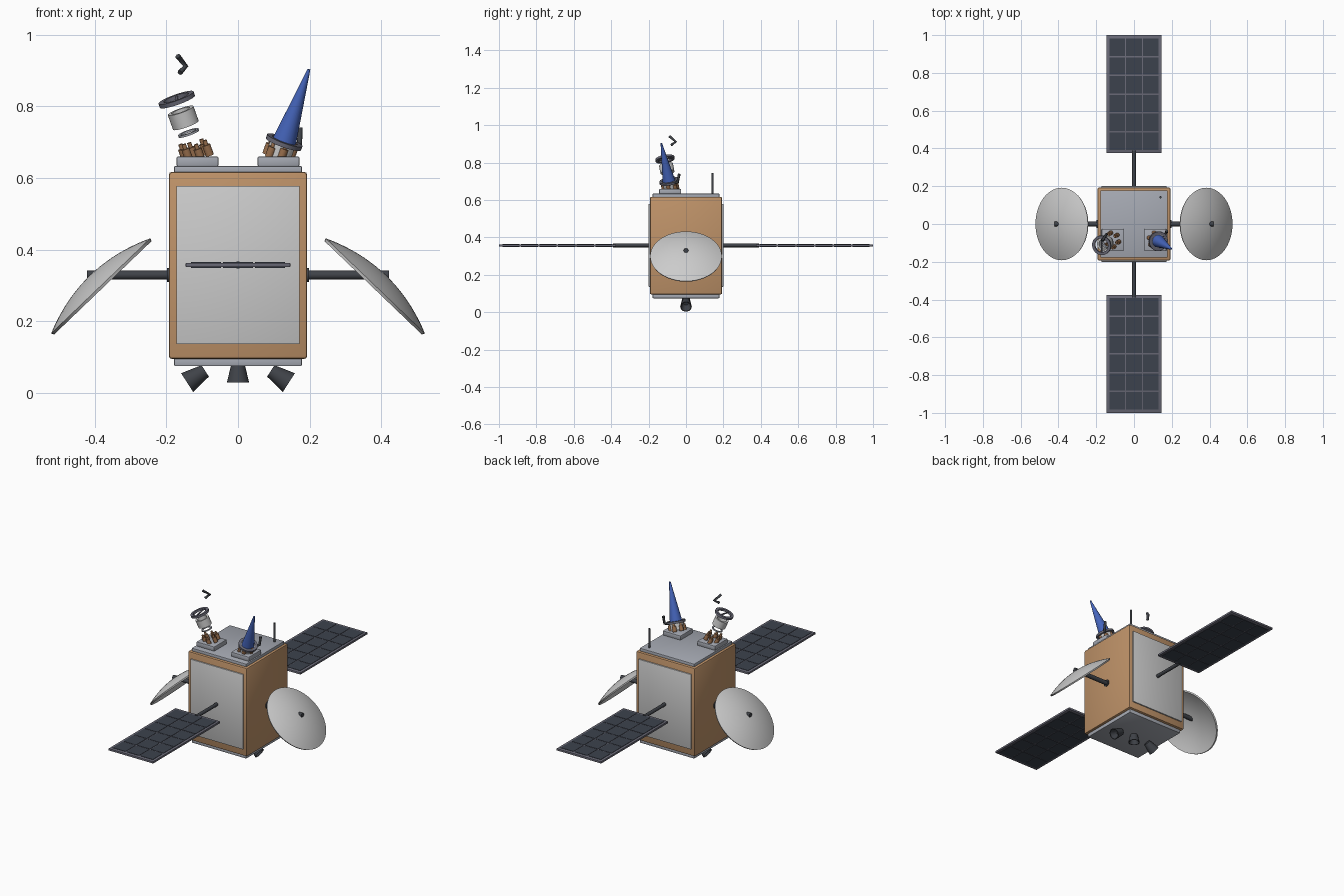
import bpy, bmesh, math
from mathutils import Vector

if "Cube" in bpy.data.objects:
    bpy.data.objects.remove(bpy.data.objects["Cube"])


def mat(name, r, g, b):
    m = bpy.data.materials.new(name)
    m.diffuse_color = (r, g, b, 1)
    m.use_nodes = True
    m.node_tree.nodes["Principled BSDF"].inputs["Base Color"].default_value = m.diffuse_color
    return m


TAN = mat("tan_foil", 0.52, 0.29, 0.14)
WHITE = mat("light_panel", 0.66, 0.66, 0.67)
STEEL = mat("steel", 0.38, 0.40, 0.45)
DARK = mat("dark", 0.05, 0.055, 0.065)
FRAME = mat("solar_frame", 0.14, 0.14, 0.18)
CELL = mat("solar_cell", 0.045, 0.055, 0.075)
BLUE = mat("blue", 0.06, 0.13, 0.50)
COPPER = mat("copper", 0.34, 0.17, 0.08)


def finish(name, bm, m, loc=(0, 0, 0), axis=(0, 0, 1)):
    bmesh.ops.recalc_face_normals(bm, faces=bm.faces)
    me = bpy.data.meshes.new(name)
    bm.to_mesh(me)
    bm.free()
    me.materials.append(m)
    o = bpy.data.objects.new(name, me)
    bpy.context.collection.objects.link(o)
    o.location = loc
    o.rotation_mode = 'QUATERNION'
    o.rotation_quaternion = Vector(axis).to_track_quat('Z', 'Y')
    bpy.ops.object.select_all(action='DESELECT')
    bpy.context.view_layer.objects.active = o
    o.select_set(True)
    bpy.ops.object.shade_smooth_by_angle(angle=math.radians(35))
    return o


def box(name, loc, size, m, bevel=0.0):
    bm = bmesh.new()
    bmesh.ops.create_cube(bm, size=1)
    bmesh.ops.scale(bm, vec=size, verts=bm.verts)
    if bevel:
        bmesh.ops.bevel(bm, geom=bm.edges[:], offset=bevel, segments=2,
                        profile=0.5, affect='EDGES')
    return finish(name, bm, m, loc)


def lathe(name, profile, m, loc, axis=(0, 0, 1), sides=24, closed=False):
    """Revolve (radius, height) points about the local z axis."""
    bm = bmesh.new()
    vs = [bm.verts.new((r, 0, z)) for r, z in profile]
    pairs = list(zip(vs, vs[1:])) + ([(vs[-1], vs[0])] if closed else [])
    geom = vs + [bm.edges.new(p) for p in pairs]
    bmesh.ops.spin(bm, geom=geom, cent=(0, 0, 0), axis=(0, 0, 1),
                   angle=math.tau, steps=sides)
    bmesh.ops.remove_doubles(bm, verts=bm.verts, dist=1e-5)
    return finish(name, bm, m, loc, axis)


def rod(name, a, b, r, m, r2=None, sides=16):
    a, b = Vector(a), Vector(b)
    h = (b - a).length
    r2 = r if r2 is None else r2
    return lathe(name, [(0, 0), (r, 0), (r2, h), (0, h)], m, a, b - a, sides)


def ring(name, c, axis, ro, ri, h, m):
    return lathe(name, [(ri, -h / 2), (ro, -h / 2), (ro, h / 2), (ri, h / 2)],
                 m, c, axis, 32, True)


# Main body with end plates
box("body", (0, 0, 0.356), (0.386, 0.386, 0.522), TAN, 0.008)
box("top_plate", (0, 0, 0.622), (0.356, 0.356, 0.023), STEEL, 0.003)
box("bottom_plate", (0, 0, 0.087), (0.356, 0.356, 0.025), STEEL, 0.003)

# Side panels, solar wings (mirrored front and back)
for s, tag in ((-1, "front"), (1, "back")):
    box(tag + "_panel", (0, s * 0.194, 0.357), (0.344, 0.012, 0.442), WHITE, 0.001)
    rod(tag + "_wing_arm", (0, s * 0.19, 0.357), (0, s * 0.39, 0.357), 0.01, DARK)
    box(tag + "_wing_frame", (0, s * 0.6875, 0.357), (0.292, 0.625, 0.012), FRAME, 0.002)
    for i in range(3):
        for j in range(6):
            box(tag + "_solar_cell", ((i - 1) * 0.0895, s * (0.439 + j * 0.0994), 0.357),
                (0.083, 0.092, 0.016), CELL)

# Dishes: convex shells facing outward and upward
outer = [(0.192 * t / 10, 0.042 * (1 - (t / 10) ** 2)) for t in range(11)]
inner = [(r * 0.98, z - 0.008) for r, z in reversed(outer)]
for s, tag in ((-1, "left"), (1, "right")):
    lathe(tag + "_dish", outer + inner, WHITE, (s * 0.383, 0, 0.299),
          (s * 0.69, 0, 0.72), 48)
    rod(tag + "_dish_arm", (s * 0.185, 0, 0.329), (s * 0.422, 0, 0.329), 0.0125, DARK)
    rod(tag + "_arm_socket", (s * 0.19, 0, 0.329), (s * 0.198, 0, 0.329), 0.02, DARK)

# Thruster nozzles
for s in (-1, 0, 1):
    tip = Vector((s * 0.142, 0, 0.029))
    d = Vector((s * 0.84, 0, -0.54 if s else -1)).normalized()
    h = 0.06 if s else 0.05
    lathe("thruster", [(0, -h), (0.019, -h), (0.031, 0), (0.027, 0), (0.016, -h * 0.7),
                       (0, -h * 0.7)], DARK, tip, d)

# Antenna rod
rod("antenna", (0.14, 0.142, 0.63), (0.14, 0.142, 0.745), 0.006, DARK)


def lever(name, pts):
    # Bent handle swept along a short path
    cu = bpy.data.curves.new(name, 'CURVE')
    cu.dimensions = '3D'
    cu.bevel_depth = 0.0075
    cu.bevel_resolution = 2
    cu.use_fill_caps = True
    sp = cu.splines.new('POLY')
    sp.points.add(len(pts) - 1)
    for p, co in zip(sp.points, pts):
        p.co = (*co, 1)
    cu.materials.append(DARK)
    o = bpy.data.objects.new(name, cu)
    bpy.context.collection.objects.link(o)


# Sensor mounts: left is an exploded set of parts, right is assembled
# columns: small ring, sleeve and large ring distance along the tilted axis
for s, tag, (d1, d2, d3) in ((-1, "left", (0.073, 0.118, 0.173)),
                             (1, "right", (0.015, 0.024, 0.045))):
    box(tag + "_mount", (s * 0.113, -0.085, 0.646), (0.117, 0.117, 0.027), STEEL, 0.004)
    axis = Vector((s * 0.33, -0.17, 0.93)).normalized()
    base = Vector((s * 0.114, -0.083, 0.658))
    u = axis.orthogonal().normalized()
    v = axis.cross(u)
    for k in range(6):
        a = math.tau * k / 6
        p = base + 0.037 * (u * math.cos(a) + v * math.sin(a))
        p.z = max(p.z, 0.657)
        rod(tag + "_post", p - axis * 0.005, p + axis * 0.026, 0.0115, COPPER)
        rod(tag + "_post_tip", p + axis * 0.026, p + axis * 0.04, 0.006, COPPER)
    ring(tag + "_small_ring", base + axis * d1, axis, 0.030, 0.022, 0.006, STEEL)
    ring(tag + "_sleeve", base + axis * d2, axis, 0.038, 0.027, 0.044, WHITE)
    c = base + axis * d3
    ring(tag + "_large_ring", c, axis, 0.052, 0.037, 0.012, FRAME)
    if s > 0:
        rod("cone", base + axis * 0.03, (0.198, -0.132, 0.903), 0.036, BLUE, 0.004, 32)
    else:
        side = Vector((0.0, 0.98, 0.18))
        rod("ring_spoke", c - side * 0.04, c + side * 0.04, 0.004, FRAME)

lever("left_lever", [(-0.168, -0.088, 0.94), (-0.146, -0.055, 0.912), (-0.162, -0.078, 0.894)])
lever("right_lever", [(0.173, -0.036, 0.74), (0.172, -0.045, 0.695), (0.152, -0.065, 0.69)])
